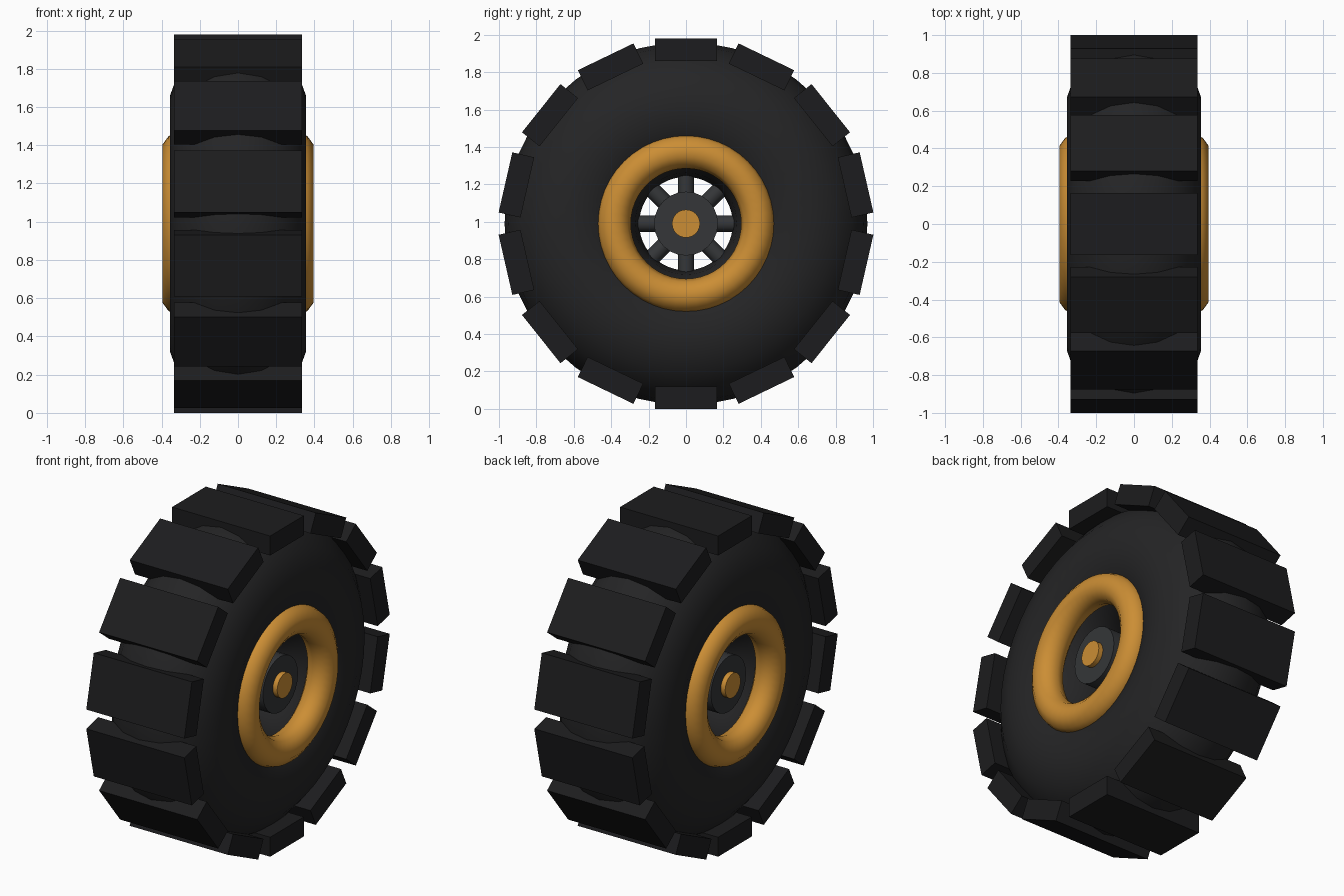
import bpy, bmesh
from math import pi, sin, cos
from mathutils import Matrix, Vector

if "Cube" in bpy.data.objects:
    bpy.data.objects.remove(bpy.data.objects["Cube"])

CZ = 0.99  # axle height; the wheel spins about x


def material(name, rgb):
    m = bpy.data.materials.new(name)
    m.diffuse_color = (*rgb, 1)
    m.use_nodes = True
    m.node_tree.nodes["Principled BSDF"].inputs["Base Color"].default_value = m.diffuse_color
    return m


RUBBER = material("rubber", (0.018, 0.018, 0.019))
TREAD = material("tread rubber", (0.012, 0.012, 0.013))
STEEL = material("dark steel", (0.035, 0.037, 0.040))
GOLD = material("gold paint", (0.60, 0.27, 0.035))


def finish(ob, name, mat, smooth=True):
    ob.name = name
    ob.data.materials.append(mat)
    if smooth:
        bpy.ops.object.shade_smooth_by_angle(angle=pi / 4)
    return ob


def torus(name, x, major, minor, n_minor, mat):
    bpy.ops.mesh.primitive_torus_add(location=(x, 0, CZ), rotation=(0, pi / 2, 0),
                                     major_radius=major, minor_radius=minor,
                                     major_segments=48, minor_segments=n_minor)
    return finish(bpy.context.object, name, mat)


def cylinder(name, x0, x1, radius, sides, mat):
    bpy.ops.mesh.primitive_cylinder_add(vertices=sides, radius=radius, depth=x1 - x0,
                                        location=((x0 + x1) / 2, 0, CZ),
                                        rotation=(0, pi / 2, 0))
    return finish(bpy.context.object, name, mat)


# Tyre body
tyre = torus("tyre", 0, 0.61, 0.36, 18, RUBBER)
for p in tyre.data.polygons:
    p.use_smooth = True

# Tread blocks around the tyre
for i in range(14):
    a = 2 * pi * i / 14
    bpy.ops.mesh.primitive_cube_add(size=1, location=(0, -sin(a) * 0.93, CZ + cos(a) * 0.93),
                                    rotation=(a, 0, 0))
    block = bpy.context.object
    block.scale = (0.67, 0.33, 0.12)
    finish(block, f"tread_block_{i + 1}", TREAD, smooth=False)

# Rim rings and axle caps on both sides
for side, label in ((1, "right"), (-1, "left")):
    torus(f"rim_ring_{label}", side * 0.31, 0.385, 0.09, 10, GOLD)
    x0, x1 = sorted((side * 0.27, side * 0.32))
    cylinder(f"axle_cap_{label}", x0, x1, 0.075, 24, GOLD)

# Hub
cylinder("hub", -0.29, 0.29, 0.171, 24, STEEL)

# Spokes from hub into tyre
for i in range(8):
    a = 2 * pi * i / 8
    bpy.ops.mesh.primitive_cylinder_add(vertices=12, radius=0.044, depth=0.24,
                                        location=(0, -sin(a) * 0.21, CZ + cos(a) * 0.21),
                                        rotation=(a, 0, 0))
    finish(bpy.context.object, f"spoke_{i + 1}", STEEL)
